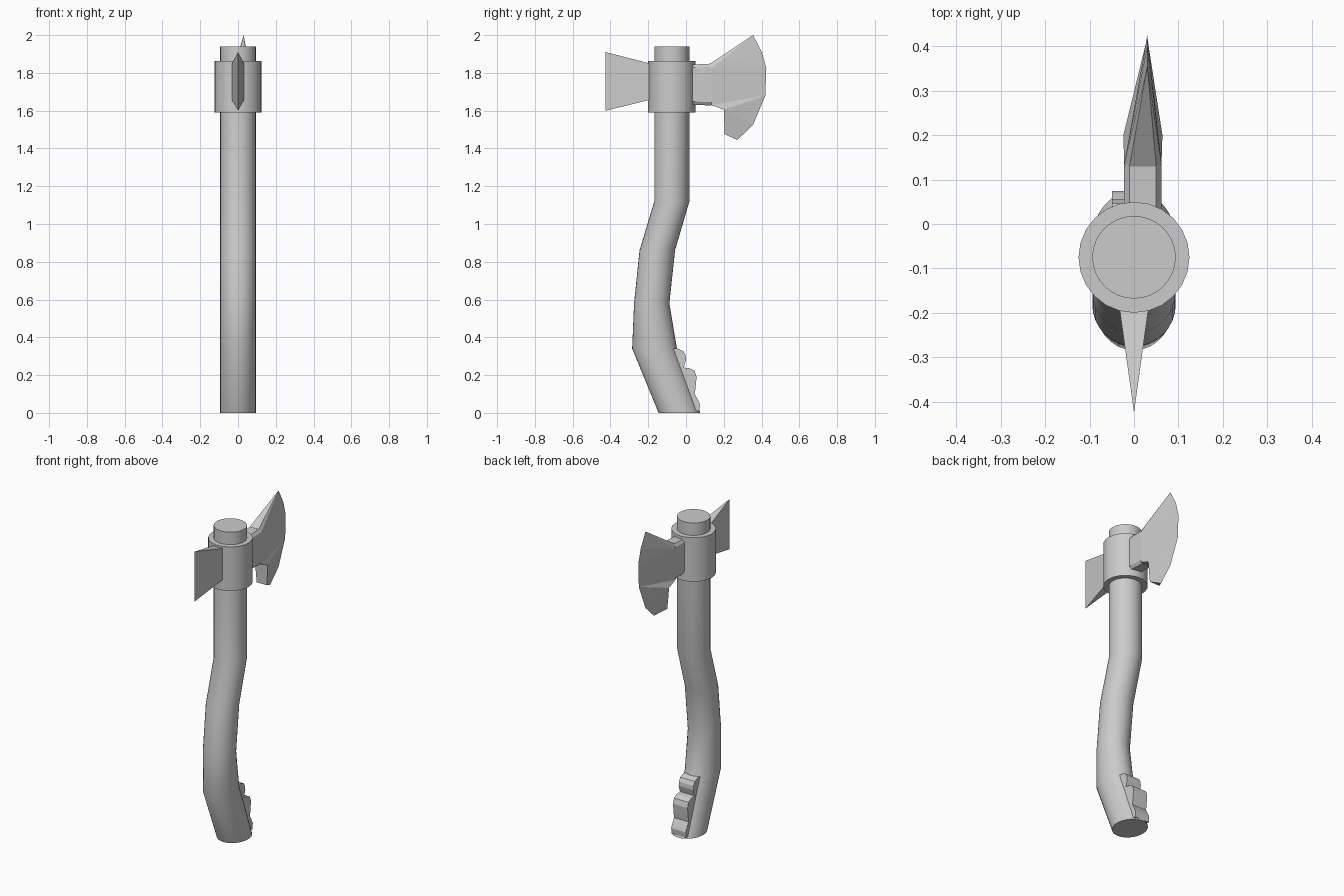
import bpy, bmesh
from math import sin, cos, pi, radians

if "Cube" in bpy.data.objects:
    bpy.data.objects.remove(bpy.data.objects["Cube"])


def finish(name, verts, faces, smooth=False):
    mesh = bpy.data.meshes.new(name)
    mesh.from_pydata(verts, [], faces)
    bm = bmesh.new()
    bm.from_mesh(mesh)
    bmesh.ops.recalc_face_normals(bm, faces=bm.faces)
    bm.to_mesh(mesh)
    bm.free()
    ob = bpy.data.objects.new(name, mesh)
    bpy.context.collection.objects.link(ob)
    if smooth:
        bpy.ops.object.select_all(action='DESELECT')
        ob.select_set(True)
        bpy.context.view_layer.objects.active = ob
        bpy.ops.object.shade_smooth_by_angle(angle=radians(30))
    return ob


def loft(name, rings, smooth=False):
    """Skin equal-length rings and cap both ends."""
    n = len(rings[0])
    verts = [v for r in rings for v in r]
    faces = [(k * n + i, k * n + (i + 1) % n, (k + 1) * n + (i + 1) % n, (k + 1) * n + i)
             for k in range(len(rings) - 1) for i in range(n)]
    faces += [tuple(range(n)), tuple(range(len(verts) - n, len(verts)))]
    return finish(name, verts, faces, smooth)


def ellipse(z, y0, y1, rx, n):
    cy, ry = (y0 + y1) / 2, (y1 - y0) / 2
    return [(rx * cos(2 * pi * i / n), cy + ry * sin(2 * pi * i / n), z) for i in range(n)]


# Curved handle: height, back edge, front edge
path = [(0, -0.145, 0.075), (0.34, -0.285, -0.048), (0.58, -0.275, -0.088),
        (0.86, -0.246, -0.058), (1.12, -0.168, 0.018), (1.94, -0.168, 0.018)]
loft("handle", [ellipse(z, a, b, 0.094, 32) for z, a, b in path], True)

# Collar around the handle
loft("collar", [ellipse(z, -0.2, 0.05, 0.125, 24) for z in (1.59, 1.863)], True)

# Finger grip ridges on the lower handle
grip = [(-0.09, 0.34), (-0.045, 0.34), (-0.015, 0.328), (-0.002, 0.305), (0.0, 0.28),
        (-0.012, 0.24), (0.02, 0.236), (0.046, 0.222), (0.056, 0.19), (0.05, 0.13),
        (0.046, 0.1), (0.068, 0.06), (0.074, 0.045), (0.07, 0.01), (-0.02, 0.02)]
loft("finger_grip", [[(x, y, z) for y, z in grip] for x in (-0.05, 0.05)])

# Rear wedge blade, tapering to a vertical edge
w = 0.034
finish("rear_blade",
       [(-w, -0.18, 1.66), (w, -0.18, 1.66), (w, -0.18, 1.847), (-w, -0.18, 1.847),
        (0, -0.425, 1.6), (0, -0.425, 1.91)],
       [(0, 1, 2, 3), (1, 4, 5, 2), (0, 3, 5, 4), (0, 4, 1), (3, 2, 5)])

# Main blade neck with chamfered edges
cx = 0.02
sec = [(-0.03, 1.0), (0.03, 1.0), (0.042, 0.84), (0.042, -0.84),
       (0.03, -1.0), (-0.03, -1.0), (-0.042, -0.84), (-0.042, 0.84)]
loft("blade_neck", [[(cx + x, y, 1.738 + h * z) for x, z in sec]
                    for y, h in ((0.0, 0.105), (0.05, 0.107), (0.135, 0.111))])

# Main blade: thick root line on both sides meeting at a curved cutting edge
root = [(0.13, 1.85, 0.03), (0.135, 1.825, 0.042), (0.135, 1.63, 0.042),
        (0.2, 1.605, 0.044), (0.205, 1.475, 0.035)]
edge = [(0.355, 2.0), (0.402, 1.91), (0.425, 1.825), (0.42, 1.68), (0.355, 1.525), (0.272, 1.445)]
verts = [(cx + s * h, y, z) for s in (-1, 1) for y, z, h in root]
verts += [(0.03, y, z) for y, z in edge]
faces = [(0, 5, 10), (4, 9, 15)]
for o in (0, 5):
    faces += [(o, o + 1, 10), (o + 1, 11, 10), (o + 1, 12, 11), (o + 1, o + 2, 13, 12),
              (o + 2, o + 3, 13), (o + 3, 14, 13), (o + 3, o + 4, 15, 14)]
faces += [(i, i + 1, i + 6, i + 5) for i in range(4)]
finish("main_blade", verts, faces)
